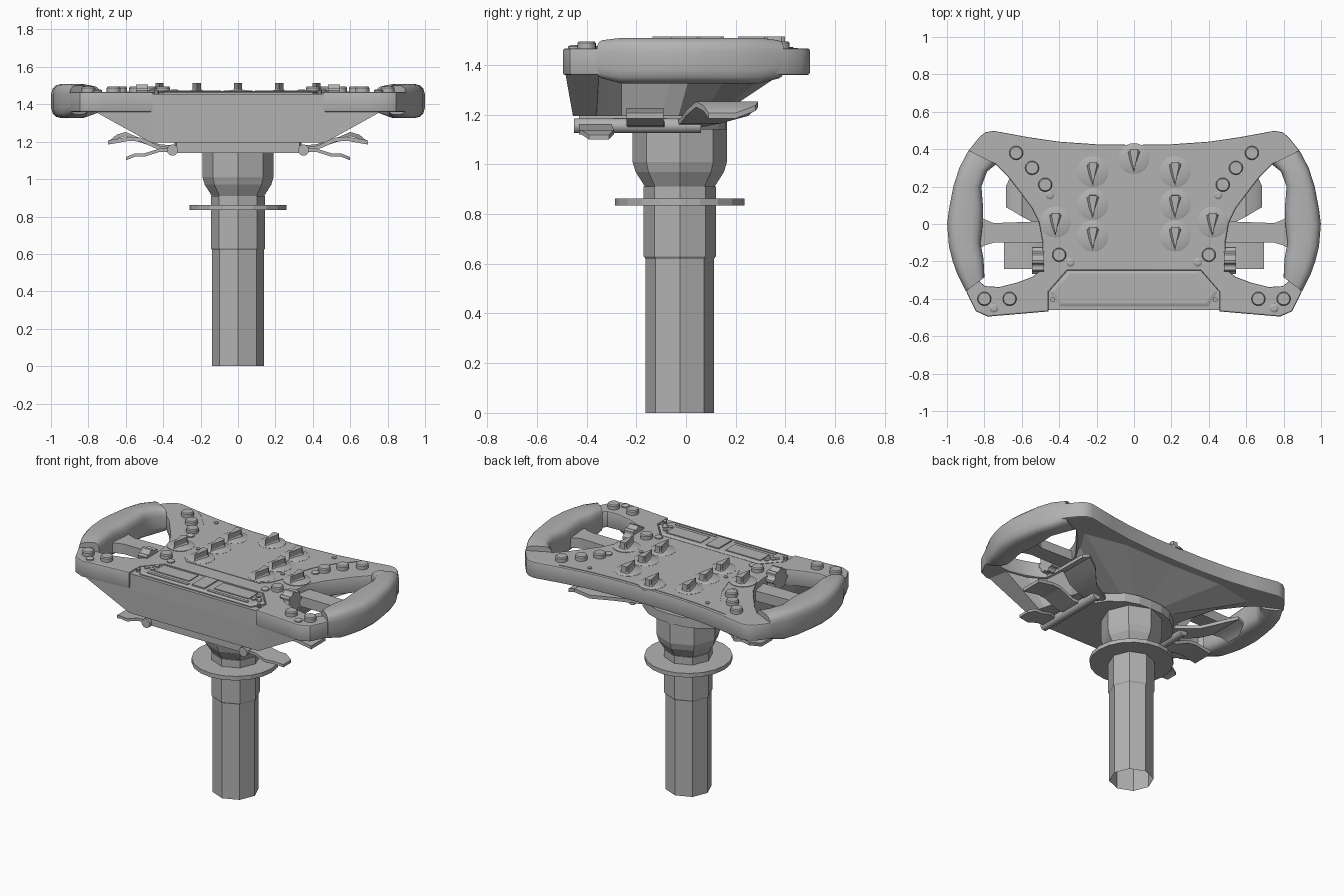
import bpy
import bmesh
from math import cos, sin, pi, radians

if "Cube" in bpy.data.objects:
    bpy.data.objects.remove(bpy.data.objects["Cube"], do_unlink=True)

GREY = (0.45, 0.45, 0.45, 1)
grey = bpy.data.materials.new("plain_grey")
grey.use_nodes = True
grey.diffuse_color = GREY
grey.node_tree.nodes["Principled BSDF"].inputs["Base Color"].default_value = GREY

TOP = 1.466      # upper face of the wheel body
UNDER = 1.36     # lower face of the wheel body
AXIS_Y = -0.025  # column centre


def finish(name, mesh, smooth=None, mirror=False):
    mesh.materials.clear()
    mesh.materials.append(grey)
    if smooth:
        mesh.shade_smooth()
        mesh.set_sharp_from_angle(angle=radians(smooth))
    ob = bpy.data.objects.new(name, mesh)
    bpy.context.collection.objects.link(ob)
    if mirror:
        ob.modifiers.new("mirror", "MIRROR").use_mirror_merge = False
    return ob


def loft(name, stacks, smooth=None, mirror=False, base=True):
    """Each stack is a list of equal-length rings, skinned and capped."""
    bm = bmesh.new()
    for rings in stacks:
        loops = [[bm.verts.new(p) for p in ring] for ring in rings]
        n = len(loops[0])
        for a, b in zip(loops, loops[1:]):
            for i in range(n):
                j = (i + 1) % n
                bm.faces.new((a[i], a[j], b[j], b[i]))
        if base:
            bm.faces.new(loops[0][::-1])
        bm.faces.new(loops[-1])
    bmesh.ops.recalc_face_normals(bm, faces=bm.faces)
    mesh = bpy.data.meshes.new(name)
    bm.to_mesh(mesh)
    bm.free()
    return finish(name, mesh, smooth, mirror)


def whole(half):
    """Complete an outline drawn from centre line to centre line on +x."""
    return half + [(-x, y) for x, y in reversed(half) if x > 0]


def at(outline, z):
    return [(x, y, z) for x, y in outline]


def prism(outline, z0, z1):
    return [at(outline, z0), at(outline, z1)]


def rect(x0, x1, y0, y1):
    return [(x0, y0), (x1, y0), (x1, y1), (x0, y1)]


def circle(x, y, r, n):
    return [(x + r * cos(2 * pi * i / n), y + r * sin(2 * pi * i / n)) for i in range(n)]


def turned(x, y, profile, n):
    return [at(circle(x, y, r, n), z) for r, z in profile]


def both(points):
    return [(s * x, y) for x, y in points for s in (1, -1)]


# Steering column, open at the foot
loft("column_shaft", [turned(0, AXIS_Y, [(.138, 0), (.138, .62), (.145, .63), (.145, .91)], 8)], base=False)
loft("column_hub", [turned(0, AXIS_Y, [(.135, .89), (.14, .91), (.178, .97), (.19, 1.01), (.19, 1.16)], 8)])
loft("column_collar", [turned(0, AXIS_Y, [(.26, .835), (.26, .862)], 20)])

# Wheel body with hand openings and a notch for the dash
body = whole([
    (0, -.24), (.36, -.24), (.465, -.36), (.465, -.46), (.7, -.48), (.78, -.487),
    (.84, -.46), (.885, -.37), (.92, -.25), (.95, -.12), (.955, 0), (.95, .1),
    (.92, .25), (.88, .385), (.82, .46), (.79, .483), (.75, .49), (.56, .455),
    (.4, .432), (.2, .418), (0, .415)])
opening = [(.74, .33), (.67, .26), (.6, .17), (.54, .09), (.5, .01), (.48, -.1), (.49, -.25),
           (.54, -.29), (.62, -.32), (.72, -.345), (.8, -.34), (.87, -.28), (.87, .25), (.8, .33)]
curve = bpy.data.curves.new("body_outline", "CURVE")
curve.dimensions = "2D"
curve.fill_mode = "BOTH"
curve.bevel_depth = .008
curve.bevel_resolution = 1
curve.extrude = (TOP - UNDER) / 2 - curve.bevel_depth
for outline in [body] + [[(s * x, y) for x, y in opening] for s in (1, -1)]:
    spline = curve.splines.new("POLY")
    spline.points.add(len(outline) - 1)
    spline.use_cyclic_u = True
    for point, (x, y) in zip(spline.points, outline):
        point.co = (x, y, 0, 1)
helper = bpy.data.objects.new("outline_helper", curve)
bpy.context.collection.objects.link(helper)
bpy.context.view_layer.update()
mesh = bpy.data.meshes.new_from_object(helper.evaluated_get(bpy.context.evaluated_depsgraph_get()))
bpy.data.objects.remove(helper, do_unlink=True)
finish("wheel_body", mesh, 30).location.z = (TOP + UNDER) / 2

# Lowered spokes between body and grips
spoke = [(.47, -.1), (.75, -.1), (.8, -.115), (.84, -.14), (.84, .06), (.8, .025), (.75, .005), (.47, .015)]
loft("grip_spokes", [prism(spoke, 1.365, 1.43)], None, True)

# Hand grips: rounded sections between inner and outer edge points
edges = [((.735, .32), (.885, .395)), ((.785, .28), (.935, .3)), ((.815, .2), (.967, .2)),
         ((.805, .08), (.99, .08)), ((.81, -.02), (1, 0)), ((.82, -.1), (.99, -.12)),
         ((.805, -.18), (.97, -.2)), ((.8, -.24), (.945, -.27)), ((.8, -.285), (.9, -.36))]
rings = []
for k, ((xi, yi), (xo, yo)) in enumerate(edges):
    low, high = (1.345, 1.5) if k in (0, len(edges) - 1) else (1.325, 1.51)
    ring = []
    for i in range(16):
        a = 2 * pi * (i + .5) / 16
        u, v = [(1 if c > 0 else -1) * abs(c) ** .55 for c in (cos(a), sin(a))]
        t = (u + 1) / 2
        ring.append((xi + (xo - xi) * t, yi + (yo - yi) * t, low + (high - low) * (v + 1) / 2))
    rings.append(ring)
loft("hand_grips", [rings], 50, True)

# Housing under the body, tapering to the column
housing_top = whole([(0, -.46), (.46, -.46), (.79, -.487), (.76, -.35), (.6, -.32), (.49, -.26),
                     (.47, -.05), (.5, .02), (.6, .18), (.7, .34), (.4, .4), (0, .39)])
housing_base = whole([(0, -.455), (.45, -.455), (.465, -.455), (.465, -.36), (.455, -.32), (.44, -.26),
                      (.42, -.1), (.4, -.03), (.3, .06), (.2, .11), (.1, .13), (0, .13)])
loft("under_housing", [[at(housing_base, 1.195), at(housing_top, UNDER + .015)]])
mount = whole([(0, -.43), (.33, -.43), (.34, -.1), (.32, -.02), (.27, .06), (.18, .13), (.09, .16), (0, .165)])
loft("mounting_plate", [prism(mount, 1.14, 1.2)])

# Dash block, display frame and windows
dash = whole([(0, -.46), (.46, -.46), (.46, -.36), (.355, -.235), (0, -.235)])
loft("dash_block", [prism(dash, UNDER - .01, 1.455)])
frame = whole([(0, -.44), (.4, -.44), (.45, -.36), (.35, -.25), (0, -.25)])
inner = whole([(0, -.425), (.385, -.425), (.43, -.36), (.34, -.265), (0, -.265)])
loft("display_frame", [[at(frame, 1.45), at(frame, 1.462), at(inner, 1.468)]])
loft("display_windows", [prism(rect(.09, .34, -.375, -.28), 1.46, 1.473),
                         prism(rect(.07, .36, -.42, -.4), 1.46, 1.472)], None, True)
loft("display_switch", [prism(rect(-.045, .045, -.41, -.27), 1.46, 1.476)])
lamps = both([(.365, -.31), (.39, -.34), (.365, -.36), (.405, -.36)])
loft("dash_lamps", [turned(x, y, [(.015, 1.455), (.015, 1.474)], 10) for x, y in lamps])

# Slightly raised centre panel
centre = whole([(0, -.155), (.26, -.155), (.31, -.11), (.345, -.03), (.36, .08), (.4, .2),
                (.47, .32), (.56, .42), (.6, .45), (.4, .424), (.2, .41), (0, .407)])
loft("centre_panel", [prism(centre, TOP - .01, TOP + .003)])

# Rotary knobs: round base with a tapered pointer blade
knobs = [(0, .35)] + both([(.22, .28), (.22, .105), (.22, -.065), (.42, .01)])
loft("knob_bases", [turned(x, y, [(.082, TOP - .01), (.082, TOP + .004), (.076, TOP + .007)], 24)
                    for x, y in knobs], 30)
blades = []
for x, y in knobs:
    foot = [(x, y - .075), (x + .04, y + .035), (x + .02, y + .05), (x - .02, y + .05), (x - .04, y + .035)]
    tip = [(x, y - .07), (x + .022, y + .035), (x + .016, y + .048), (x - .016, y + .048), (x - .022, y + .035)]
    blades.append([at(foot, TOP), at(tip, TOP + .015), at(tip, 1.515)])
loft("knob_pointers", blades)

# Push buttons and screws
buttons = both([(.63, .38), (.545, .3), (.475, .21), (.4, -.165), (.8, -.4), (.665, -.4)])
loft("push_buttons", [turned(x, y, [(.037, TOP - .01), (.037, 1.488), (.032, 1.495)], 20)
                      for x, y in buttons], 30)
screws = both([(.45, .155), (.34, -.205), (.75, -.45)])
loft("large_screws", [turned(x, y, [(.024, TOP - .01), (.024, 1.474), (.013, 1.48)], 12) for x, y in screws])
pins = both([(.425, .385), (.305, .025), (.435, -.405)])
loft("small_screws", [turned(x, y, [(.013, 1.45), (.013, 1.475)], 10) for x, y in pins])

# Ribbed thumb wheels on a sideways axle
wheel = []
for x in (.48, .545):
    wheel.append([(x, -.195 + (.072 if i % 4 < 2 else .06) * cos(pi * i / 16),
                   1.435 + (.072 if i % 4 < 2 else .06) * sin(pi * i / 16)) for i in range(32)])
loft("thumb_wheels", [wheel], None, True)

# Paddle pivots and three paddles per side
pivot = [[(px, y, pz) for px, pz in circle(.35, 1.155, .03, 14)] for y in (-.45, .06)]
loft("paddle_pivots", [pivot], 30, True)


def paddle(name, stations, thick=.022):
    rings = [[(x, y0, z), (x, y1, z), (x, y1, z + thick), (x, y0, z + thick)]
             for x, z, y0, y1 in stations]
    loft(name, [rings], 25, True)


paddle("shift_paddles", [(.28, 1.15, -.05, .06), (.42, 1.165, -.02, .14), (.52, 1.195, 0, .25),
                         (.6, 1.23, .04, .29), (.65, 1.215, .07, .28), (.685, 1.185, .09, .2)])
paddle("middle_paddles", [(.28, 1.14, -.22, -.08), (.42, 1.155, -.24, -.09), (.52, 1.2, -.24, -.09),
                          (.58, 1.205, -.24, -.09), (.695, 1.185, -.24, -.09)])
paddle("clutch_paddles", [(.3, 1.145, -.42, -.34), (.42, 1.145, -.43, -.3), (.5, 1.12, -.43, -.29),
                          (.55, 1.12, -.42, -.29), (.6, 1.1, -.39, -.31)], .018)
